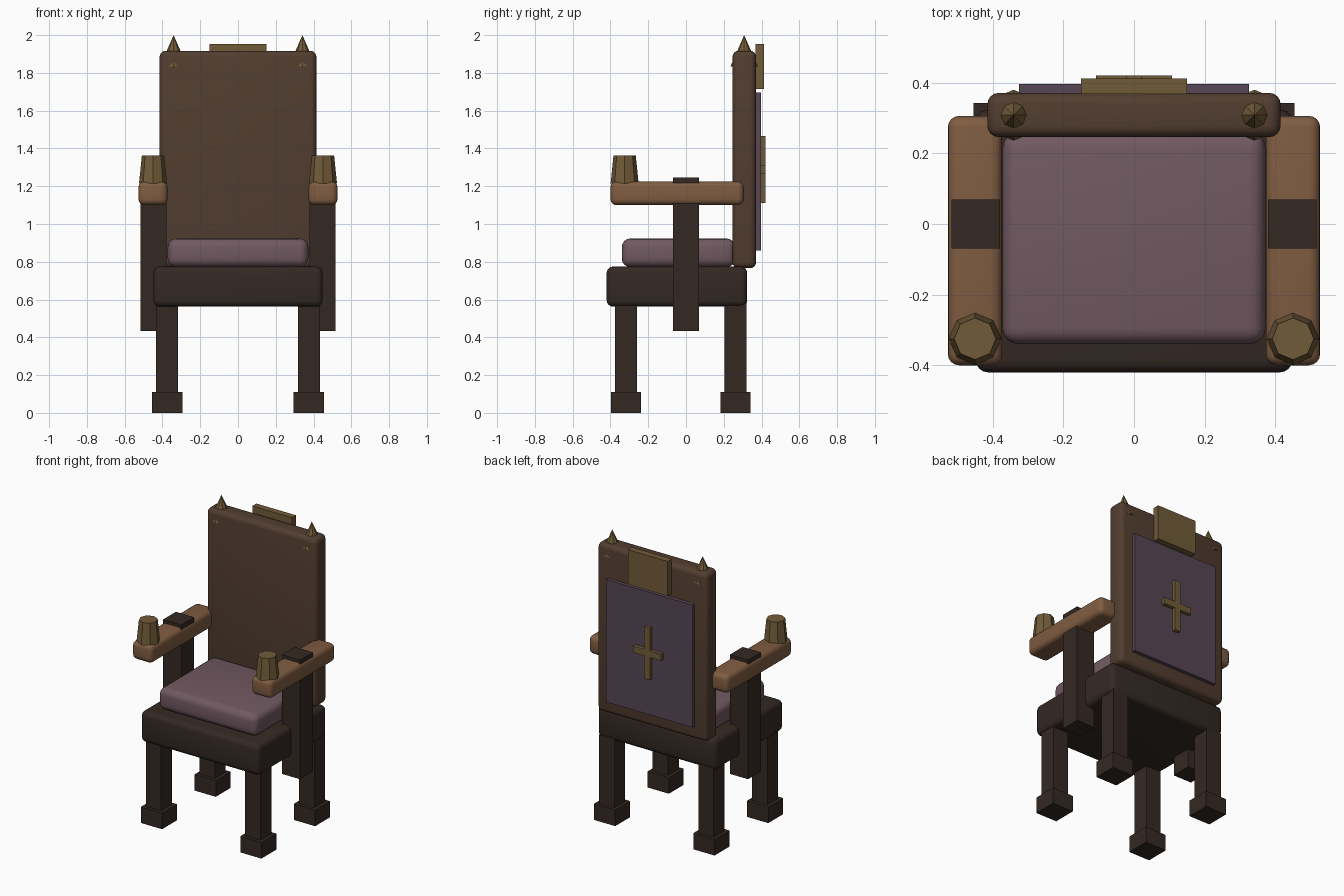
import bpy

if "Cube" in bpy.data.objects:
    bpy.data.objects.remove(bpy.data.objects["Cube"])


def material(name, r, g, b):
    m = bpy.data.materials.new(name)
    m.diffuse_color = (r, g, b, 1)
    m.use_nodes = True
    m.node_tree.nodes["Principled BSDF"].inputs["Base Color"].default_value = m.diffuse_color
    return m


DARK = material("dark_wood", 0.034, 0.022, 0.017)
BROWN = material("brown_wood", 0.085, 0.047, 0.029)
LIGHT = material("light_wood", 0.215, 0.108, 0.053)
FABRIC = material("cushion_fabric", 0.165, 0.1, 0.12)
PANEL = material("panel_fabric", 0.095, 0.062, 0.09)
GOLD = material("aged_gold", 0.165, 0.105, 0.04)


def box(name, x, y, z, mat, bevel=0):
    """Box from (min, max) ranges, optionally with rounded edges."""
    lo, hi = zip(x, y, z)
    bpy.ops.mesh.primitive_cube_add(size=1, location=[(a + b) / 2 for a, b in zip(lo, hi)])
    ob = bpy.context.object
    ob.name = name
    ob.scale = [b - a for a, b in zip(lo, hi)]
    bpy.ops.object.transform_apply(location=False, rotation=False, scale=True)
    ob.data.materials.append(mat)
    if bevel:
        mod = ob.modifiers.new("rounded", 'BEVEL')
        mod.width = bevel
        mod.segments = 4
        bpy.ops.object.modifier_apply(modifier=mod.name)
        bpy.ops.object.shade_smooth_by_angle()
    return ob


def cone(name, x, y, z, r1, r2, mat):
    """Eight-sided cone between two heights."""
    bpy.ops.mesh.primitive_cone_add(vertices=8, radius1=r1, radius2=r2, depth=z[1] - z[0],
                                    location=(x, y, (z[0] + z[1]) / 2))
    bpy.context.object.name = name
    bpy.context.object.data.materials.append(mat)


def around(c, half):
    return (c - half, c + half)


# Seat, cushion and backrest
box("seat", (-0.448, 0.448), (-0.42, 0.324), (0.562, 0.775), DARK, 0.035)
box("cushion", (-0.372, 0.372), (-0.34, 0.26), (0.772, 0.923), FABRIC, 0.045)
box("backrest", (-0.415, 0.415), (0.246, 0.371), (0.766, 1.917), BROWN, 0.032)

# Rear decoration: fabric panel, crest plate, cross
box("rear_panel", (-0.325, 0.325), (0.36, 0.396), (0.86, 1.695), PANEL)
box("crest_plate", (-0.15, 0.15), (0.368, 0.412), (1.715, 1.952), GOLD)
box("cross_upright", (-0.022, 0.022), (0.39, 0.42), (1.11, 1.465), GOLD)
box("cross_bar", (-0.107, 0.107), (0.39, 0.42), (1.265, 1.31), GOLD)

for side, s in (("left", -1), ("right", 1)):
    # Legs with block feet
    for end, y in (("front", -0.317), ("rear", 0.262)):
        box(f"{end}_leg_{side}", around(s * 0.375, 0.058), around(y, 0.058), (0, 0.58), DARK)
        box(f"{end}_foot_{side}", around(s * 0.375, 0.08), around(y, 0.08), (0, 0.11), DARK)
    # Armrest, its post and the knob at the front
    box(f"armrest_{side}", around(s * 0.45, 0.077), (-0.4, 0.306), (1.1, 1.225), LIGHT, 0.032)
    box(f"arm_post_{side}", around(s * 0.448, 0.069), around(0, 0.069), (0.433, 1.246), DARK)
    cone(f"arm_knob_{side}", s * 0.45, -0.325, (1.215, 1.363), 0.074, 0.059, GOLD)
    # Spike finial on the top corner
    cone(f"finial_{side}", s * 0.341, 0.308, (1.835, 2.0), 0.072, 0, GOLD)
